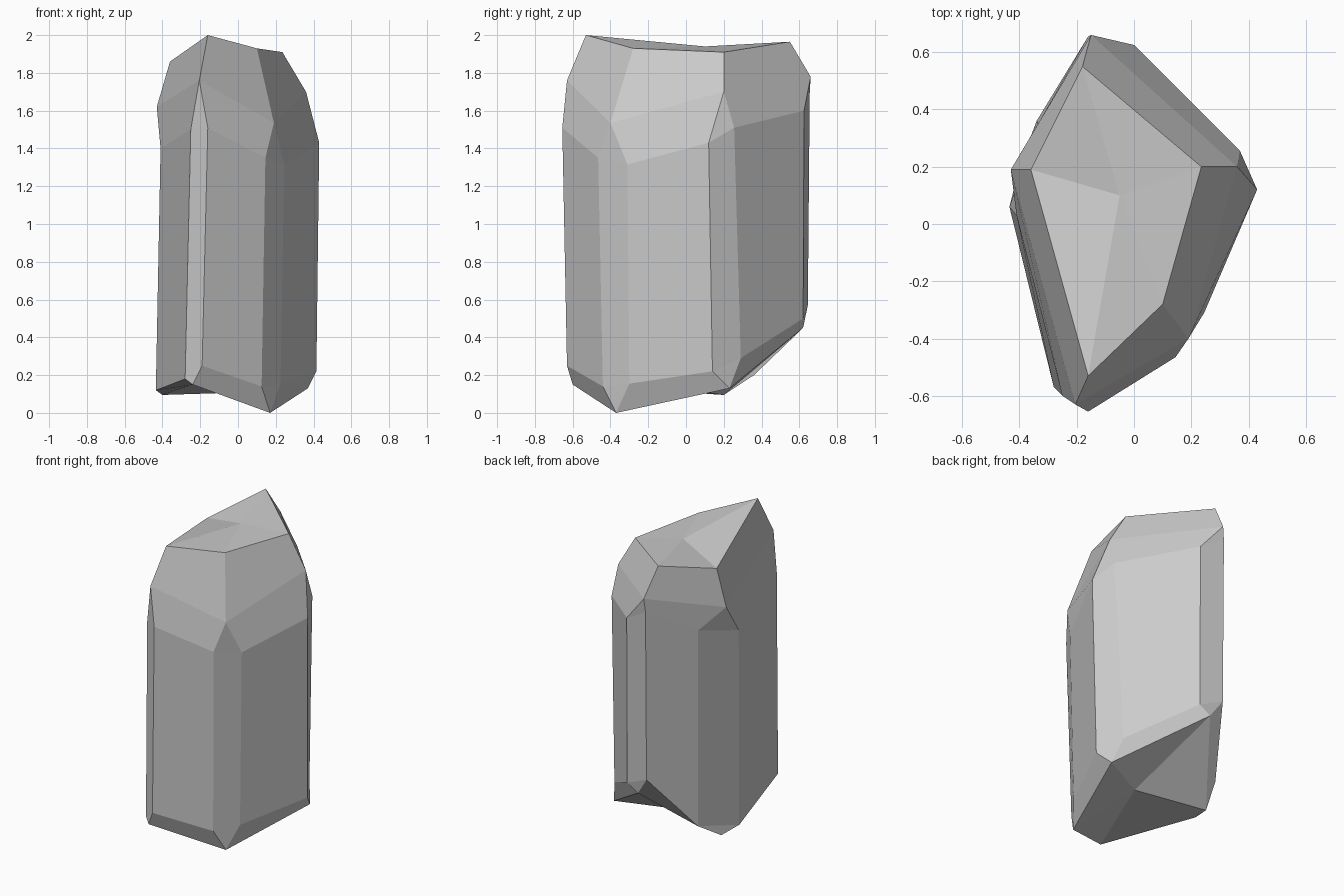
import bpy, bmesh

if "Cube" in bpy.data.objects:
    bpy.data.objects.remove(bpy.data.objects["Cube"])

# Five crystal corners, counter-clockwise from the front, each as a profile running down:
# tip, shoulder, upper bevel pair (previous side, next side), lower bevel pair, foot
corners = [
    [(-.16, -.53, 2.0), (-.205, -.63, 1.76), (-.25, -.60, 1.50), (-.16, -.655, 1.51),
     (-.28, -.57, .18), (-.19, -.63, .25), (-.24, -.60, .15)],
    [(.10, -.28, 1.93), (.19, -.40, 1.535), (.145, -.465, 1.35), (.245, -.31, 1.315),
     (.125, -.44, .14), (.225, -.30, .155), (.17, -.37, 0)],
    [(.235, .20, 1.91), (.36, .20, 1.70), (.43, .12, 1.43), (.37, .255, 1.51),
     (.415, .14, .22), (.325, .29, .29), (.37, .23, .13)],
    [(-.18, .55, 1.965), (-.15, .66, 1.78), (0, .625, 1.60), (-.16, .655, 1.69),
     (0, .62, .50), (-.16, .645, .57), (-.08, .62, .45)],
    [(-.36, .19, 1.86), (-.43, .19, 1.62), (-.335, .35, 1.50), (-.41, .03, 1.40),
     (-.34, .36, .20), (-.435, .06, .12), (-.40, .20, .095)],
]
top_centre, bottom_centre = (-.05, .10, 1.94), (.07, .09, .11)

bm = bmesh.new()
rings = [[bm.verts.new(p) for p in c] for c in corners]
top, bottom = bm.verts.new(top_centre), bm.verts.new(bottom_centre)

for i, a in enumerate(rings):
    b = rings[(i + 1) % len(rings)]
    tip, shoulder, ul, ur, ll, lr, foot = a
    tip2, shoulder2, ul2, _, ll2, _, foot2 = b
    for face in (
        (top, tip, tip2),                   # crown facet
        (tip, shoulder, shoulder2, tip2),   # sloping facet
        (shoulder, ur, ul2, shoulder2),     # upper panel bevel
        (ur, lr, ll2, ul2),                 # flat side panel
        (lr, foot, foot2, ll2),             # lower panel bevel
        (bottom, foot2, foot),              # underside facet
        (shoulder, ul, ur),                 # corner bevel strip
        (ul, ll, lr, ur),
        (ll, foot, lr),
    ):
        bm.faces.new(face)

bm.normal_update()
bmesh.ops.recalc_face_normals(bm, faces=bm.faces[:])

# Crystal rock with flat faces
mesh = bpy.data.meshes.new("crystal_rock")
bm.to_mesh(mesh)
bm.free()
rock = bpy.data.objects.new("crystal_rock", mesh)
bpy.context.collection.objects.link(rock)
